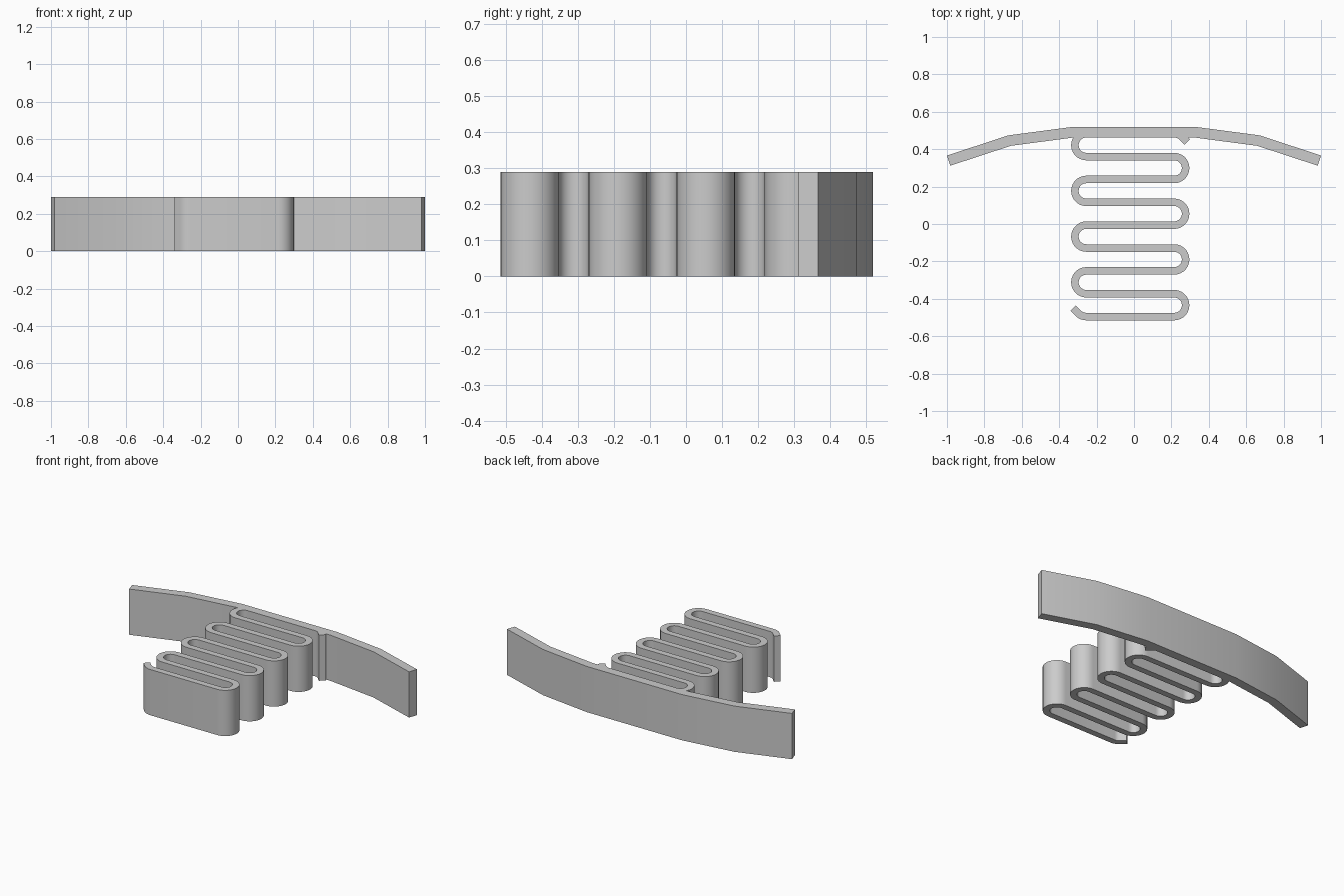
import bpy, bmesh, math
from mathutils import Vector

cube = bpy.data.objects.get("Cube")
if cube:
    bpy.data.objects.remove(cube, do_unlink=True)

HEIGHT = 0.29

grey = bpy.data.materials.new("light_grey")
grey.use_nodes = True
colour = (0.6, 0.6, 0.6, 1)
grey.diffuse_color = colour
grey.node_tree.nodes["Principled BSDF"].inputs["Base Color"].default_value = colour


def ribbon(name, path, thickness):
    """Upright strip of constant thickness following a flat path, with mitred bends."""
    path = [Vector(p) for p in path]
    bm = bmesh.new()
    rings = []
    for i, p in enumerate(path):
        before = (p - path[i - 1]).normalized() if i else None
        after = (path[i + 1] - p).normalized() if i < len(path) - 1 else None
        before, after = before or after, after or before
        along = (before + after).normalized()
        side = Vector((-along.y, along.x)) * thickness / 2 / along.dot(after)
        a, b = p + side, p - side
        rings.append([bm.verts.new((q.x, q.y, z))
                      for q, z in ((a, 0), (b, 0), (b, HEIGHT), (a, HEIGHT))])
    for r, s in zip(rings, rings[1:]):
        for k in range(4):
            n = (k + 1) % 4
            bm.faces.new((r[k], r[n], s[n], s[k]))
    bm.faces.new(rings[0])
    bm.faces.new(rings[-1])
    bmesh.ops.recalc_face_normals(bm, faces=bm.faces)
    mesh = bpy.data.meshes.new(name)
    bm.to_mesh(mesh)
    bm.free()
    mesh.materials.append(grey)
    obj = bpy.data.objects.new(name, mesh)
    bpy.context.collection.objects.link(obj)
    bpy.ops.object.select_all(action='DESELECT')
    obj.select_set(True)
    bpy.context.view_layer.objects.active = obj
    bpy.ops.object.shade_smooth_by_angle(angle=math.radians(30))
    return obj


def arc(cx, cy, radius, start, end, steps):
    angles = [math.radians(start + (end - start) * i / steps) for i in range(steps + 1)]
    return [(cx + radius * math.cos(a), cy + radius * math.sin(a)) for a in angles]


# Bent bar along the back, mirrored about the middle
half = [(0.991, 0.339), (0.665, 0.446), (0.332, 0.49)]
ribbon("back_bar", half + [(-x, y) for x, y in reversed(half)], 0.057)

# Serpentine spring: rows joined by half-circle turns on alternating sides
PITCH, FIRST_ROW, ROWS = 0.1222, -0.495, 9
LEFT_X, RIGHT_X = 0.215, -0.255
R = PITCH / 2
TAIL = 0.038 * math.sqrt(0.5)

start = arc(RIGHT_X, FIRST_ROW + R, R, 225, 270, 4)
path = [(start[0][0] - TAIL, start[0][1] + TAIL)] + start
for row in range(ROWS - 1):
    cy = FIRST_ROW + (row + 0.5) * PITCH
    if row % 2 == 0:
        path += arc(LEFT_X, cy, R, -90, 90, 14)
    else:
        path += arc(RIGHT_X, cy, R, 270, 90, 14)
finish = arc(LEFT_X, FIRST_ROW + (ROWS - 0.5) * PITCH - PITCH, R, 90, 45, 4)
path += finish + [(finish[-1][0] + TAIL, finish[-1][1] - TAIL)]
ribbon("serpentine_spring", path, 0.04)
